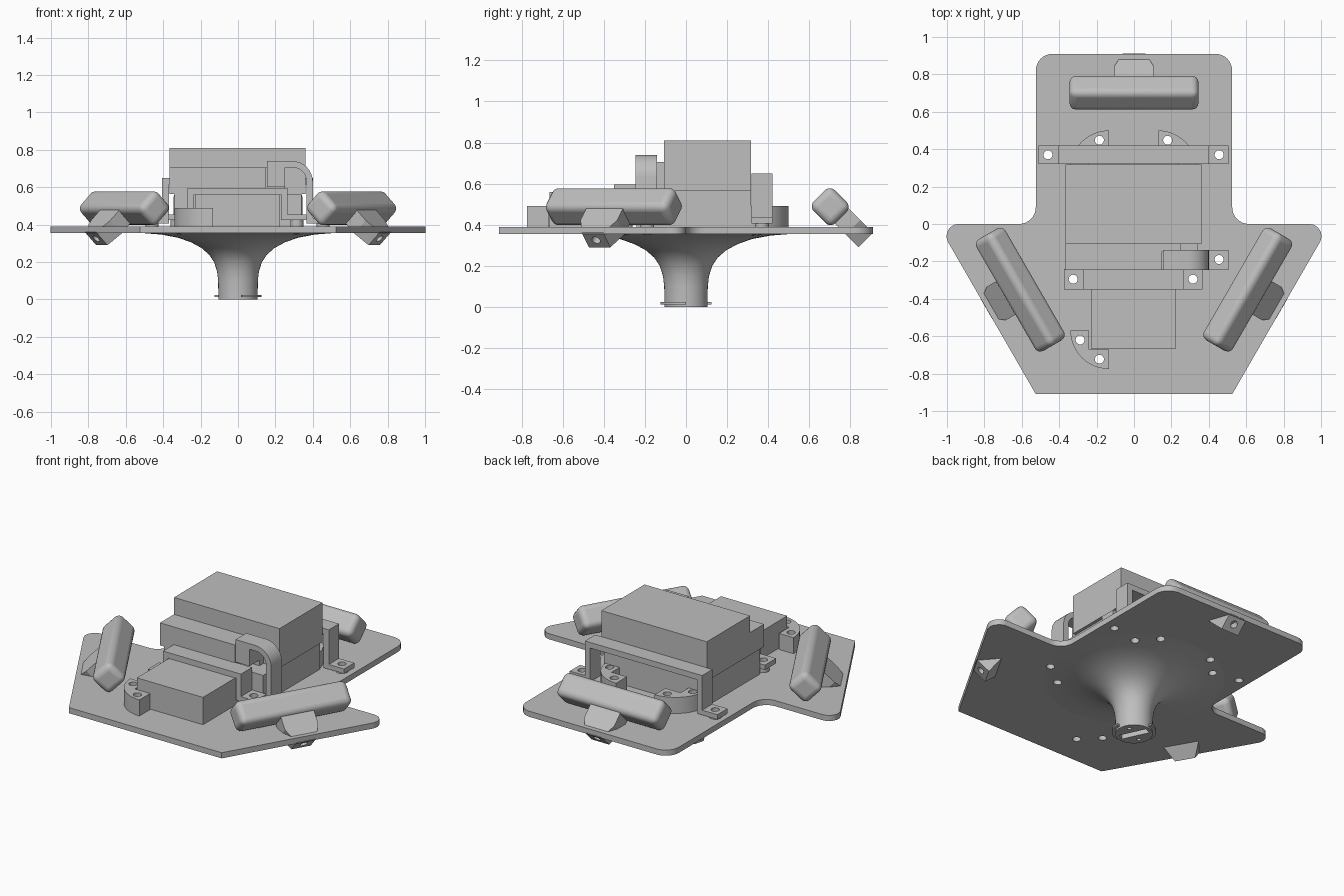
import bpy, bmesh, math
from mathutils import Vector, Matrix

cube = bpy.data.objects.get("Cube")
if cube:
    bpy.data.objects.remove(cube)

grey = bpy.data.materials.new("plain grey")
grey.use_nodes = True
colour = (0.52, 0.52, 0.52, 1)
grey.diffuse_color = colour
grey.node_tree.nodes["Principled BSDF"].inputs["Base Color"].default_value = colour


def finish(name, bm):
    bmesh.ops.recalc_face_normals(bm, faces=bm.faces)
    mesh = bpy.data.meshes.new(name)
    bm.to_mesh(mesh)
    bm.free()
    mesh.materials.append(grey)
    ob = bpy.data.objects.new(name, mesh)
    bpy.context.collection.objects.link(ob)
    return ob


def activate(ob):
    bpy.ops.object.select_all(action='DESELECT')
    ob.select_set(True)
    bpy.context.view_layer.objects.active = ob


def smooth(ob, angle=35):
    activate(ob)
    bpy.ops.object.shade_smooth_by_angle(angle=math.radians(angle))


def box(name, x, y, z):
    bm = bmesh.new()
    bmesh.ops.create_cube(bm, size=1)
    for v in bm.verts:
        v.co = [lo + (c + 0.5) * (hi - lo) for c, (lo, hi) in zip(v.co, (x, y, z))]
    return finish(name, bm)


def prism(name, pts, lo, hi, upright=False):
    """Extrude an outline along z, or an x-z outline along y."""
    bm = bmesh.new()
    place = (lambda p: (p[0], lo, p[1])) if upright else (lambda p: (p[0], p[1], lo))
    face = bm.faces.new([bm.verts.new(place(p)) for p in pts])
    new = bmesh.ops.extrude_face_region(bm, geom=[face])["geom"]
    step = (0, hi - lo, 0) if upright else (0, 0, hi - lo)
    bmesh.ops.translate(bm, vec=step, verts=[g for g in new if isinstance(g, bmesh.types.BMVert)])
    return finish(name, bm)


def rounded(corners, n=8):
    """Outline with a fillet radius as the third number of each corner."""
    out = []
    for i, (x, y, r) in enumerate(corners):
        p = Vector((x, y))
        if not r:
            out.append(p)
            continue
        a = (Vector(corners[i - 1][:2]) - p).normalized()
        b = (Vector(corners[(i + 1) % len(corners)][:2]) - p).normalized()
        half = a.angle(b) / 2
        c = p + (a + b).normalized() * r / math.sin(half)
        s, e = p + a * r / math.tan(half) - c, p + b * r / math.tan(half) - c
        turn = s.angle(e)
        out += [c + (s * math.sin((1 - k / n) * turn) + e * math.sin(k / n * turn)) / math.sin(turn)
                for k in range(n + 1)]
    return out


def cylinders(name, spots, r, lo, hi):
    bm = bmesh.new()
    for x, y in spots:
        bmesh.ops.create_cone(bm, cap_ends=True, segments=24, radius1=r, radius2=r, depth=hi - lo,
                              matrix=Matrix.Translation((x, y, (lo + hi) / 2)))
    return finish(name, bm)


def cut(cutter, *targets):
    cutter.hide_render = True
    for ob in targets:
        activate(ob)
        mod = ob.modifiers.new("cut", 'BOOLEAN')
        mod.operation, mod.solver, mod.object = 'DIFFERENCE', 'EXACT', cutter
        bpy.ops.object.modifier_apply(modifier=mod.name)
    bpy.data.objects.remove(cutter)


# Base plate: narrow rear, two swept wings
half = [(0.525, -0.91, 0), (1.05, 0, 0.065), (0.525, 0, 0.09), (0.525, 0.91, 0.09)]
plate = prism("base_plate", rounded(half + [(-x, y, r) for x, y, r in reversed(half)]), 0.355, 0.39)

# Flared stem
profile = [(0, 0), (0.105, 0), (0.106, 0.1), (0.112, 0.15), (0.128, 0.2), (0.155, 0.24), (0.195, 0.275),
           (0.25, 0.305), (0.32, 0.33), (0.41, 0.347), (0.51, 0.355), (0.51, 0.357), (0, 0.357)]
bm = bmesh.new()
vs = [bm.verts.new((r, 0, z)) for r, z in profile]
es = [bm.edges.new(pair) for pair in zip(vs, vs[1:])]
bmesh.ops.spin(bm, geom=vs + es, cent=(0, 0, 0), axis=(0, 0, 1), angle=math.tau, steps=64)
bmesh.ops.remove_doubles(bm, verts=bm.verts, dist=0.0001)
stem = finish("flared_stem", bm)
slot = box("slot_cutter", (-0.085, 0.085), (-0.022, 0.022), (-0.05, 0.05))
slot.rotation_euler.z = math.radians(115)
cut(slot, stem)
cut(cylinders("pin_cutter", [(0.06, 0.03), (-0.06, -0.03)], 0.012, -0.05, 0.05), stem)

# Locking tabs at the stem foot
for side, start in (("left", 280), ("right", 100)):
    arc = [math.radians(start + 8 * k) for k in range(11)]
    tab = [(0.125 * math.cos(a), 0.125 * math.sin(a)) for a in arc]
    tab += [(0.095 * math.cos(a), 0.095 * math.sin(a)) for a in reversed(arc)]
    smooth(prism(side + "_lock_tab", tab, 0.012, 0.024))

# Quarter-round screw mounts
mounts, mount_holes = [], []
for name, cx, cy, sx, sy in (("front_mount", -0.135, -0.57, -1, -1),
                             ("rear_right_mount", -0.135, 0.295, -1, 1),
                             ("rear_left_mount", 0.13, 0.295, 1, 1)):
    arc = [(math.cos(k * math.pi / 24), math.sin(k * math.pi / 24)) for k in range(13)]
    shape = [(0.205 * u, 0.205 * v) for u, v in arc] + [(0, 0.1), (0.105, 0.1), (0.105, 0)]
    mounts.append(prism(name, [(cx + sx * u, cy + sy * v) for u, v in shape], 0.39, 0.49))
    mount_holes += [(cx + sx * u, cy + sy * v) for u, v in ((0.05, 0.153), (0.153, 0.05))]


# Strap brackets with feet
def bracket(name, left, right, foot_l, foot_r, y, top, foot, t=0.035):
    pts = [(foot_l, foot), (left + t, foot), (left + t, top - t), (right - t, top - t), (right - t, foot),
           (foot_r, foot), (foot_r, foot + 0.03), (right, foot + 0.03), (right, top), (left, top),
           (left, foot + 0.03), (foot_l, foot + 0.03)]
    return prism(name, pts, y[0], y[1], upright=True)


rear = bracket("rear_bracket", -0.405, 0.4, -0.51, 0.505, (0.32, 0.42), 0.65, 0.405)
front = bracket("front_bracket", -0.27, 0.265, -0.375, 0.365, (-0.35, -0.24), 0.595, 0.425)

# Curved cable clamp
clamp_shape = rounded([(0.155, 0.6, 0), (0.25, 0.6, 0), (0.25, 0.705, 0), (0.365, 0.705, 0.07),
                       (0.365, 0.405, 0), (0.505, 0.405, 0), (0.505, 0.435, 0), (0.4, 0.435, 0),
                       (0.4, 0.74, 0.11), (0.155, 0.74, 0)])
clamp = prism("cable_clamp", clamp_shape, -0.245, -0.14, upright=True)

# Spacers under the raised feet
rear_holes = [(-0.46, 0.37), (0.455, 0.37)]
front_holes = [(-0.325, -0.295), (0.315, -0.295)]
clamp_hole = [(0.455, -0.19)]
spacers = [cylinders("rear_spacers", rear_holes + clamp_hole, 0.035, 0.39, 0.405),
           cylinders("front_spacers", front_holes, 0.035, 0.39, 0.425)]

# Screw holes
foot_holes = rear_holes + front_holes + clamp_hole
cut(cylinders("hole_cutter", mount_holes + foot_holes, 0.024, 0.25, 0.53), plate, stem, *mounts)
cut(cylinders("foot_hole_cutter", foot_holes, 0.024, 0.25, 0.53), rear, front, clamp, *spacers)
for ob in [plate, stem, rear, front, clamp] + mounts + spacers:
    smooth(ob)

# Equipment boxes
box("main_box", (-0.365, 0.36), (-0.107, 0.317), (0.565, 0.81))
box("main_box_base", (-0.34, 0.34), (-0.107, 0.317), (0.39, 0.565))
box("step_box", (-0.365, 0.15), (-0.245, -0.107), (0.565, 0.705))
box("step_box_side", (0.15, 0.25), (-0.146, -0.107), (0.565, 0.705))
box("step_box_base", (-0.34, 0.34), (-0.24, -0.107), (0.39, 0.565))
box("front_box", (-0.23, 0.225), (-0.665, -0.3), (0.39, 0.56))

# Three tilted pads with their holders, spaced a third of a turn apart
for k, name in enumerate(("rear", "right", "left")):
    turn = Matrix.Rotation(k * math.tau / 3, 4, 'Z')
    tilt = turn @ Matrix.Translation((0, 0.702, 0.488)) @ Matrix.Rotation(math.radians(-45), 4, 'X')
    pad = box(name + "_pad", (-0.345, 0.345), (-0.075, 0.075), (-0.0725, 0.0725))
    pad.matrix_world = tilt
    bevel = pad.modifiers.new("round", 'BEVEL')
    bevel.width, bevel.segments = 0.035, 5
    smooth(pad, 40)
    bm = bmesh.new()
    rings = []
    for y, w in ((0, 0.103), (0.15, 0.103), (0.238, 0.06)):
        rings.append([bm.verts.new((x, y, z)) for x, z in
                      ((-w, -0.042), (w, -0.042), (w, 0.057), (-w, 0.057))])
    for a, b in zip(rings, rings[1:]):
        for i in range(4):
            j = (i + 1) % 4
            bm.faces.new((a[i], a[j], b[j], b[i]))
    bm.faces.new(rings[0])
    bm.faces.new(rings[-1])
    holder = finish(name + "_pad_holder", bm)
    bore = cylinders("bore_cutter", [(0, 0)], 0.022, -0.05, 0.05)
    bore.matrix_world = Matrix.Translation((0, 0.24, 0.007)) @ Matrix.Rotation(math.pi / 2, 4, 'X')
    cut(bore, holder)
    holder.matrix_world = tilt
    smooth(holder, 25)
